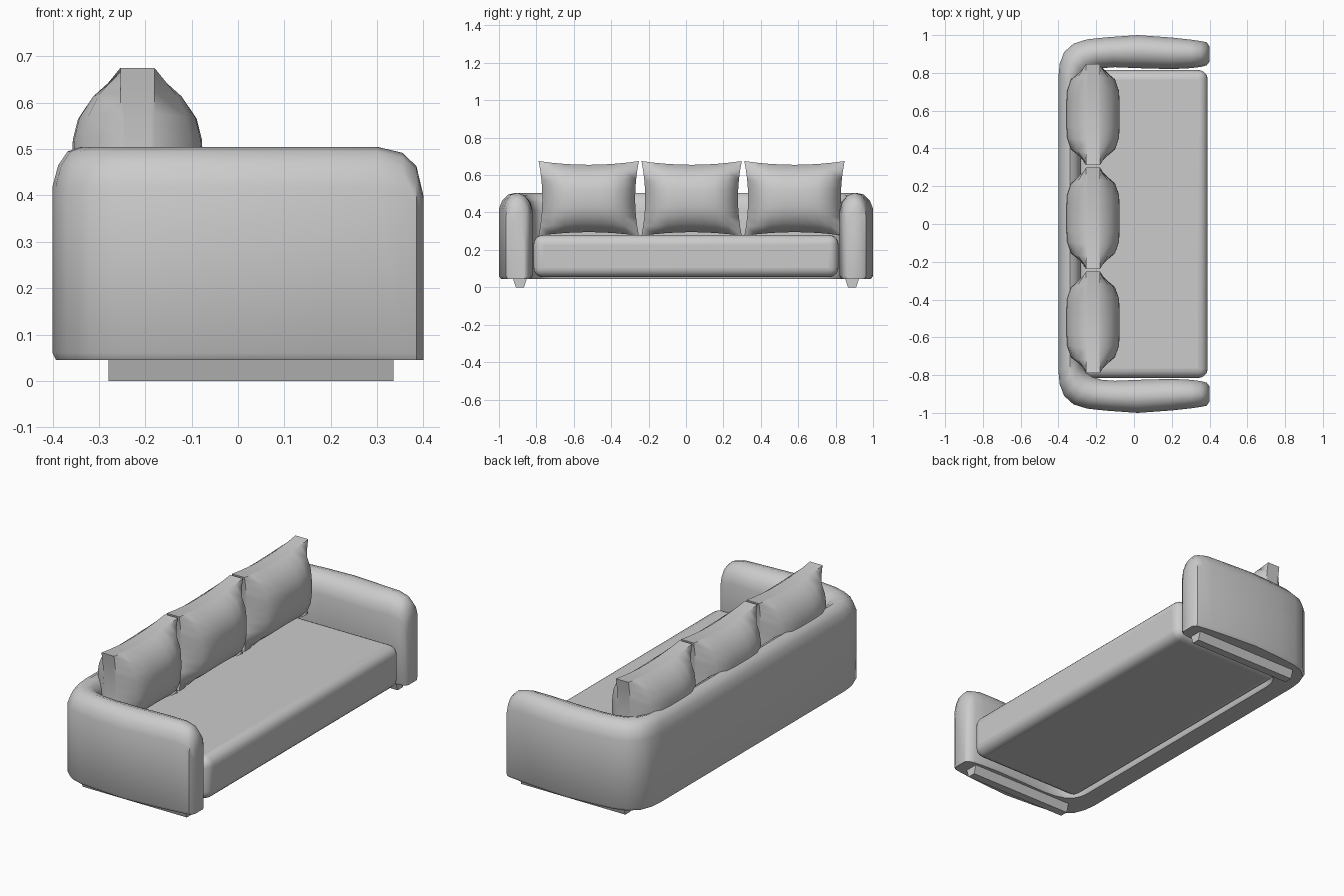
import bpy, bmesh

if "Cube" in bpy.data.objects:
    bpy.data.objects.remove(bpy.data.objects["Cube"])


def finish(bm, name, bevel=0.0, segments=4, angle=40):
    bmesh.ops.recalc_face_normals(bm, faces=bm.faces)
    mesh = bpy.data.meshes.new(name)
    bm.to_mesh(mesh)
    bm.free()
    obj = bpy.data.objects.new(name, mesh)
    bpy.context.collection.objects.link(obj)
    if bevel:
        mod = obj.modifiers.new("Bevel", 'BEVEL')
        mod.width, mod.segments = bevel, segments
    bpy.ops.object.select_all(action='DESELECT')
    obj.select_set(True)
    bpy.context.view_layer.objects.active = obj
    bpy.ops.object.shade_smooth_by_angle(angle=angle * 3.14159 / 180)
    return obj


def cube(center, size):
    bm = bmesh.new()
    bmesh.ops.create_cube(bm, size=1)
    for v in bm.verts:
        v.co = [c + p * s for c, p, s in zip(center, v.co, size)]
    return bm


# Wraparound back and arms: rounded section lofted along a U
# station: outer x, outer y, inner x, inner y, top height
HALF = [
    (-0.40, 0.78, -0.28, 0.70, 0.505), (-0.393, 0.85, -0.275, 0.745, 0.505),
    (-0.37, 0.91, -0.255, 0.785, 0.505), (-0.32, 0.955, -0.22, 0.81, 0.505),
    (-0.25, 0.977, -0.17, 0.825, 0.505), (-0.15, 0.988, -0.10, 0.83, 0.505),
    (0.02, 1.0, 0.02, 0.825, 0.505), (0.20, 0.987, 0.20, 0.82, 0.505),
    (0.30, 0.976, 0.30, 0.825, 0.505), (0.355, 0.968, 0.355, 0.832, 0.492),
    (0.385, 0.962, 0.385, 0.84, 0.463), (0.40, 0.94, 0.40, 0.86, 0.40),
]
stations = [(a, -b, c, -d, t) for a, b, c, d, t in reversed(HALF)] + HALF
# section: fraction from outside to inside, height
SECTION = [(0.06, 0.045), (0, 0.06), (0, 0.42), (0.1, 0.465), (0.27, 0.495),
           (0.5, 0.505), (0.75, 0.49), (0.93, 0.455), (1, 0.41), (1, 0.06), (0.94, 0.045)]
bm = bmesh.new()
rings = []
for ox, oy, ix, iy, top in stations:
    rings.append([bm.verts.new((ox + (ix - ox) * t, oy + (iy - oy) * t,
                                z * top / 0.505 if z > 0.1 else z)) for t, z in SECTION])
n = len(SECTION)
for a, b in zip(rings, rings[1:]):
    for i in range(n):
        j = (i + 1) % n
        bm.faces.new((a[i], a[j], b[j], b[i]))
bm.faces.new(rings[0])
bm.faces.new(rings[-1])
finish(bm, "back_and_arms")

# Seat
finish(cube((0.05, 0, 0.167), (0.68, 1.63, 0.225)), "seat", bevel=0.05, segments=5)

# Three back cushions, pinched at the corners and puffed in the middle
for k, y0 in enumerate((-0.52, 0.03, 0.58)):
    bm = bmesh.new()
    bmesh.ops.create_cube(bm, size=2)
    bmesh.ops.subdivide_edges(bm, edges=bm.edges[:], cuts=7, use_grid_fill=True)
    for v in bm.verts:
        x, u, w = v.co
        depth = 0.037 + 0.104 * (1 - abs(u) ** 5) * (1 - abs(w) ** 3)
        v.co = (-0.217 + x * depth,
                y0 + u * (0.268 - 0.02 * (1 - w * w)),
                0.475 + w * (0.20 - 0.02 * (1 - u * u)))
    finish(bm, f"back_cushion_{k + 1}", angle=45)

# Tapered runner feet under the arms
for side, name in ((-1, "left_foot"), (1, "right_foot")):
    bm = cube((0.028, side * 0.888, 0.028), (0.615, 0.08, 0.056))
    for v in bm.verts:
        if v.co.z < 0.02:
            v.co.y = side * 0.888 + (v.co.y - side * 0.888) * 0.55
    finish(bm, name, angle=30)
